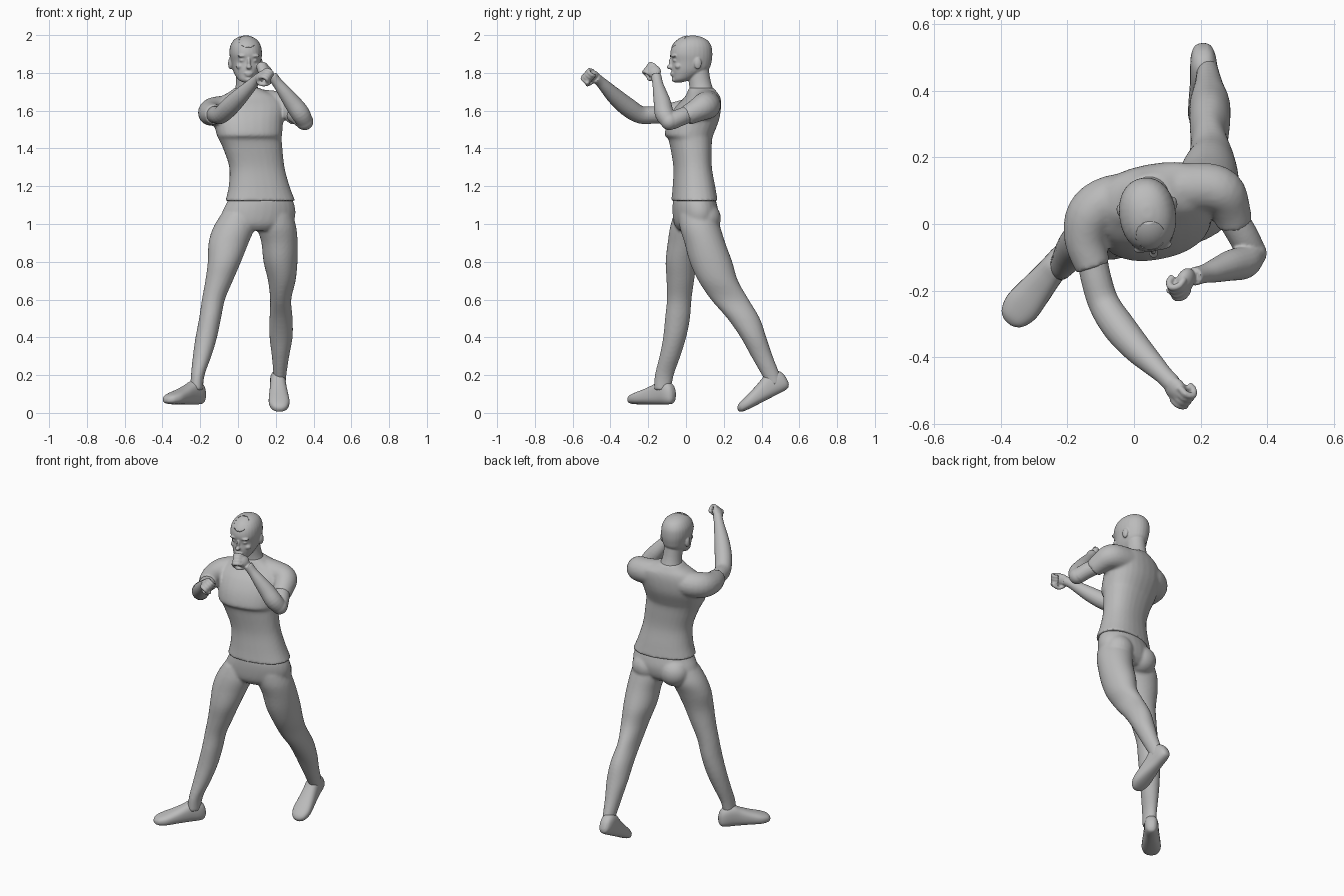
import bpy, bmesh, math
from mathutils import Vector, Matrix

grey = bpy.data.materials.new("plain_grey")
grey.diffuse_color = (0.5, 0.5, 0.5, 1)
Z = Vector((0, 0, 1))


def spline(rows, k=4):
    """Catmull-Rom refinement of a list of number rows."""
    out = []
    for i in range(len(rows) - 1):
        a, b, c, d = (rows[min(max(i + j, 0), len(rows) - 1)] for j in (-1, 0, 1, 2))
        for s in range(k):
            t = s / k
            out.append([q + .5 * t * (r - p + t * (2 * p - 5 * q + 4 * r - e + t * (3 * (q - r) + e - p)))
                        for p, q, r, e in zip(a, b, c, d)])
    return out + [list(rows[-1])]


def skin(bm, rings, n=28, power=2.0):
    """Closed loft through rings of (centre, u, v) with rounded sections."""
    loops = []
    for c, u, v in rings:
        loop = []
        for i in range(n):
            a = 2 * math.pi * i / n
            x, y = math.cos(a), math.sin(a)
            e = 2 / power
            loop.append(bm.verts.new(c + u * math.copysign(abs(x) ** e, x) + v * math.copysign(abs(y) ** e, y)))
        loops.append(loop)
    for l, m in zip(loops, loops[1:]):
        for i in range(n):
            j = (i + 1) % n
            bm.faces.new((l[i], l[j], m[j], m[i]))
    bm.faces.new(loops[0][::-1])
    bm.faces.new(loops[-1])


def stack(bm, rows, yaw=0, power=2.0):
    """Horizontal sections: x, y, z, half width, half depth."""
    c, s = math.cos(math.radians(yaw)), math.sin(math.radians(yaw))
    skin(bm, [(Vector(r[:3]), Vector((c, s, 0)) * r[3], Vector((-s, c, 0)) * r[4])
              for r in spline(rows)], power=power)


def tube(bm, rows, n=20, k=4):
    """Round tube along a path: x, y, z, radius."""
    rows = spline(rows, k)
    pts = [Vector(r[:3]) for r in rows]
    rings, old, u = [], None, None
    for i, p in enumerate(pts):
        t = (pts[min(i + 1, len(pts) - 1)] - pts[max(i - 1, 0)]).normalized()
        u = t.orthogonal().normalized() if old is None else old.rotation_difference(t) @ u
        old = t
        rings.append((p, u * rows[i][3], t.cross(u) * rows[i][3]))
    skin(bm, rings, n)


def blob(bm, c, r, rot=Matrix.Identity(4)):
    m = Matrix.Translation(c) @ rot @ Matrix.Diagonal((*r, 1))
    return bmesh.ops.create_uvsphere(bm, u_segments=24, v_segments=16, radius=1, matrix=m)["verts"]


def finish(bm, name, voxel=None, smooth=3):
    bmesh.ops.recalc_face_normals(bm, faces=bm.faces)
    me = bpy.data.meshes.new(name)
    bm.to_mesh(me)
    bm.free()
    me.materials.append(grey)
    me.polygons.foreach_set("use_smooth", [True] * len(me.polygons))
    ob = bpy.data.objects.new(name, me)
    bpy.context.collection.objects.link(ob)
    if voxel:
        r = ob.modifiers.new("fuse", 'REMESH')
        r.mode, r.voxel_size, r.use_smooth_shade = 'VOXEL', voxel, True
        s = ob.modifiers.new("soften", 'SMOOTH')
        s.factor, s.iterations = .5, smooth
    return ob


# Shirt: torso, shoulders and short sleeves
bm = bmesh.new()
stack(bm, [(.118, .045, 1.122, .186, .118), (.112, .042, 1.2, .162, .108), (.10, .035, 1.3, .147, .098),
           (.078, .027, 1.4, .158, .105), (.064, .022, 1.45, .168, .112), (.06, .017, 1.475, .174, .125),
           (.055, .04, 1.55, .185, .13), (.06, .065, 1.62, .19, .115), (.065, .087, 1.67, .16, .09),
           (.055, .085, 1.7, .1, .075), (.047, .08, 1.72, .066, .066)], 11, 2.3)
tube(bm, [(.05, .1, 1.64, .08), (.2, .11, 1.63, .075), (.262, .095, 1.622, .072),
          (.29, .045, 1.595, .06), (.303, .0, 1.573, .053)])
tube(bm, [(.05, .08, 1.62, .08), (-.07, .07, 1.605, .076), (-.13, .025, 1.595, .075),
          (-.145, -.05, 1.585, .064), (-.123, -.13, 1.58, .053)])
finish(bm, "shirt", .009)

# Trousers: hips, seat and both legs
bm = bmesh.new()
stack(bm, [(.113, .042, 1.16, .155, .1), (.118, .045, 1.12, .176, .112), (.11, .05, 1.06, .197, .118),
           (.1, .048, 1.0, .19, .108), (.1, .045, .965, .13, .08)], 10)
for p in ((.02, .085, 1.03), (.2, .1, 1.03)):
    blob(bm, p, (.09, .085, .085))
stack(bm, [(.0, .025, 1.05, .09, .09), (-.022, .015, .98, .11, .1), (-.05, -.005, .9, .106, .092),
           (-.072, -.025, .8, .088, .083), (-.1, -.03, .7, .073, .073), (-.13, -.036, .6, .061, .065),
           (-.148, -.045, .5, .058, .066), (-.168, -.06, .4, .057, .061), (-.19, -.085, .3, .049, .055),
           (-.213, -.115, .2, .036, .05), (-.22, -.125, .12, .034, .045)])
stack(bm, [(.19, .06, 1.05, .1, .1), (.205, .075, .98, .104, .108), (.22, .1, .9, .096, .108),
           (.225, .132, .8, .09, .113), (.232, .17, .7, .073, .105), (.226, .232, .6, .056, .1),
           (.228, .305, .5, .061, .086), (.228, .357, .4, .061, .068), (.225, .402, .3, .046, .057),
           (.222, .45, .2, .034, .048), (.222, .47, .15, .03, .04)])
finish(bm, "trousers", .009)


# Shoes: sections from heel to toe (distance, half width, bottom, top)
def shoe(name, heel, toe_dir):
    bm = bmesh.new()
    f = Vector(toe_dir).normalized()
    w = f.cross(Z).normalized()
    up = w.cross(f)
    rows = [(0, .016, .025, .07), (.012, .03, .006, .1), (.04, .039, 0, .122), (.085, .042, 0, .125),
            (.125, .045, 0, .107), (.18, .051, 0, .085), (.24, .055, 0, .066), (.28, .043, .003, .052),
            (.297, .026, .009, .04), (.303, .01, .015, .03)]
    skin(bm, [(Vector(heel) + f * t + up * (a + b) / 2, w * h, up * (b - a) / 2)
              for t, h, a, b in spline(rows)], power=2.5)
    for v in bm.verts:
        v.co.z = max(v.co.z, 0)
    finish(bm, name)


shoe("front_shoe", (-.185, -.065, .045), (-.64, -.77, 0))
shoe("back_shoe", (.205, .555, .135), (.05, -.87, -.45))


# Arms with clenched hands
def fist(bm, centre, fwd, palm, side):
    c, f = Vector(centre), Vector(fwd).normalized()
    w = f.cross(Vector(palm)).normalized() * side
    p = (w.cross(f) * side).normalized()
    rot = Matrix((f, w, f.cross(w))).transposed().to_4x4()
    blob(bm, c, (.04, .036, .024), rot)

    def digit(path, r):
        tube(bm, [(*(c + f * a + w * b + p * d), r) for a, b, d in path], 10, 3)
    for i in range(4):
        b = (i - 1.5) * .018
        digit([(.012, b, -.01), (.038, b, -.008), (.052, b, .012), (.036, b, .03), (.014, b, .028)], .0105)
    digit([(-.02, .03, .01), (.005, .042, .024), (.028, .03, .04), (.042, .015, .042)], .0105)


bm = bmesh.new()
tube(bm, [(-.13, -.08, 1.58, .046), (-.115, -.16, 1.578, .046), (-.09, -.24, 1.578, .047),
          (-.045, -.31, 1.62, .05), (.01, -.375, 1.675, .044), (.06, -.425, 1.725, .034),
          (.09, -.455, 1.755, .028), (.115, -.48, 1.775, .028)])
fist(bm, (.125, -.497, 1.783), (.55, -.65, .2), (.5, .3, -.6), -1)
finish(bm, "right_arm", .005, 2)

bm = bmesh.new()
tube(bm, [(.285, .035, 1.59, .046), (.325, -.03, 1.565, .046), (.35, -.08, 1.542, .045)])
blob(bm, (.353, -.088, 1.543), (.046, .046, .046))
tube(bm, [(.353, -.09, 1.543, .044), (.33, -.115, 1.585, .05), (.29, -.125, 1.64, .046),
          (.245, -.14, 1.7, .036), (.21, -.15, 1.745, .028), (.18, -.158, 1.785, .028)])
fist(bm, (.155, -.17, 1.808), (-.35, -.55, .3), (-.5, .3, -.4), 1)
finish(bm, "left_arm", .005, 2)

# Head and neck with face features
HEAD_YAW = 8
turn = Matrix.Rotation(math.radians(HEAD_YAW), 4, 'Z')


def face(bm, side, fwd, z, r):
    blob(bm, Vector((.042, .03, z)) + turn @ Vector((side, -fwd, 0)), r, turn)


bm = bmesh.new()
stack(bm, [(.05, .09, 1.67, .078, .072), (.046, .08, 1.72, .06, .062),
           (.043, .07, 1.77, .054, .058), (.04, .06, 1.84, .054, .058)])
stack(bm, [(.047, -.04, 1.75, .02, .02), (.046, -.025, 1.763, .043, .045), (.044, .0, 1.79, .06, .074),
           (.043, .022, 1.82, .071, .1), (.042, .03, 1.86, .079, .106), (.041, .028, 1.9, .085, .112),
           (.04, .03, 1.94, .081, .105), (.04, .033, 1.97, .065, .084), (.04, .035, 1.988, .042, .052),
           (.04, .035, 1.997, .014, .018)], HEAD_YAW, 2.15)
face(bm, 0, .116, 1.831, (.014, .018, .012))
face(bm, 0, .108, 1.853, (.009, .015, .03))
face(bm, 0, .102, 1.798, (.025, .013, .006))
face(bm, 0, .1, 1.788, (.021, .013, .007))
face(bm, 0, .09, 1.765, (.022, .017, .014))
for s in (-1, 1):
    face(bm, s * .033, .1, 1.89, (.027, .013, .008))
    face(bm, s * .032, .092, 1.866, (.015, .013, .009))
    face(bm, s * .042, .078, 1.835, (.022, .018, .016))
    face(bm, s * .081, -.022, 1.85, (.011, .02, .031))
finish(bm, "head", .005, 2)

# Close-cropped hair with combed ridges, cut along the hairline
bm = bmesh.new()
blob(bm, (0, 0, 0), (.089, .115, .1))
bmesh.ops.subdivide_edges(bm, edges=bm.edges, cuts=1, use_grid_fill=True, smooth=1)
for v in bm.verts:
    v.co *= 1 + .008 * math.sin(v.co.x * 330) * min(1, max(0, v.co.y / .05))
bmesh.ops.bisect_plane(bm, geom=bm.verts[:] + bm.edges[:] + bm.faces[:], plane_co=(0, -.1, .04),
                       plane_no=(0, -.6, .8), clear_inner=True)
bmesh.ops.holes_fill(bm, edges=[e for e in bm.edges if e.is_boundary], sides=0)
bm.transform(Matrix.Translation((.04, .03, 1.9)) @ turn)
finish(bm, "hair")
